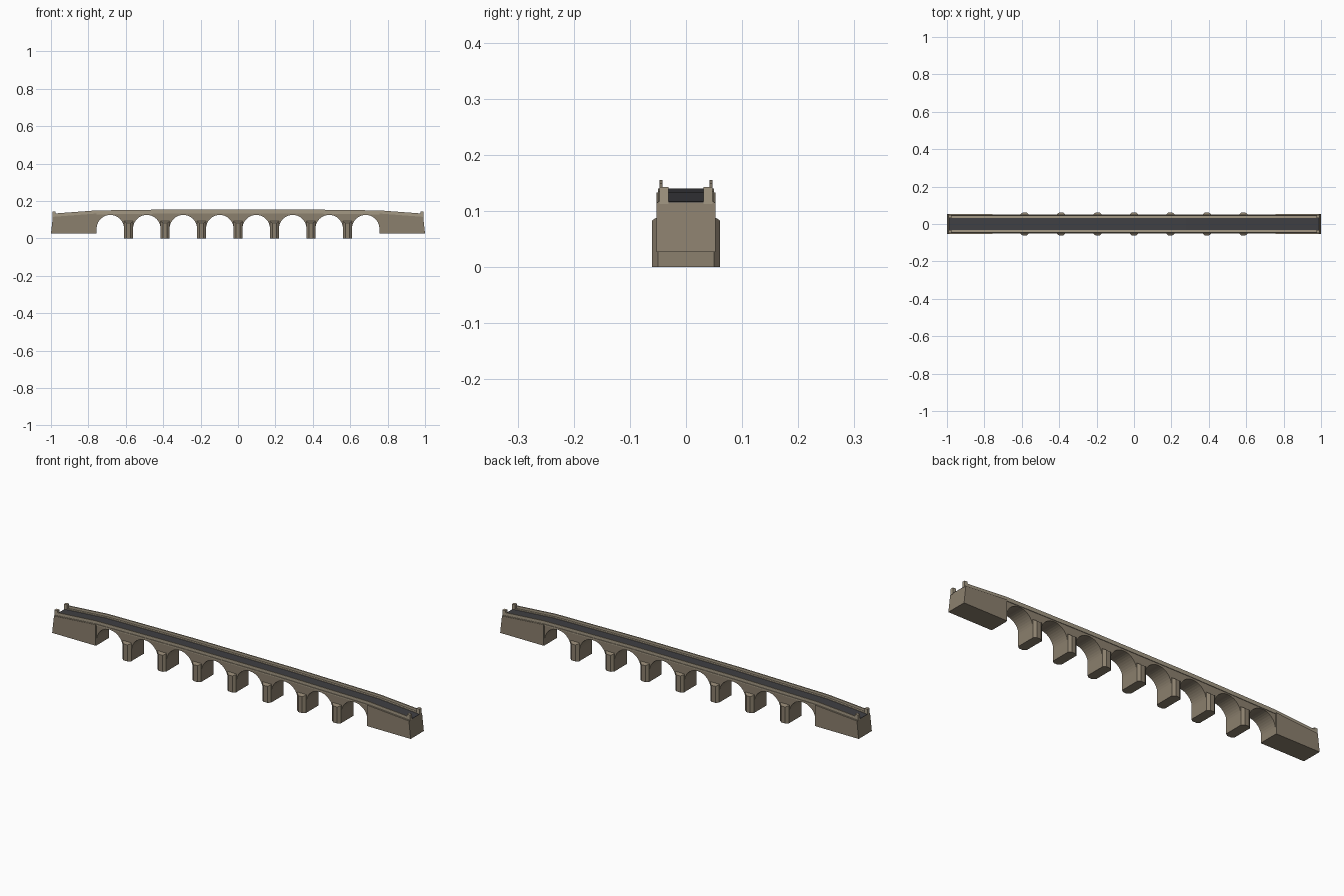
import bpy, bmesh, math

if "Cube" in bpy.data.objects:
    bpy.data.objects.remove(bpy.data.objects["Cube"])


def material(name, rgb):
    m = bpy.data.materials.new(name)
    m.diffuse_color = (*rgb, 1)
    m.use_nodes = True
    m.node_tree.nodes["Principled BSDF"].inputs["Base Color"].default_value = m.diffuse_color
    return m


STONE = material("stone", (0.26, 0.215, 0.155))
TRIM = material("pale stone", (0.37, 0.315, 0.23))
ROAD = material("asphalt", (0.05, 0.05, 0.056))

PITCH, RADIUS, SPRING = 0.195, 0.0735, 0.052
# Half of the road's long profile: (x, z)
PROFILE = [(0, 0.14), (0.28, 0.14), (0.76, 0.134), (0.99, 0.117)]


def road_z(x):
    x = abs(x)
    for (x0, z0), (x1, z1) in zip(PROFILE, PROFILE[1:]):
        if x <= x1:
            return z0 + (z1 - z0) * (x - x0) / (x1 - x0)
    return PROFILE[-1][1]


def finish(name, bm, mat):
    bmesh.ops.recalc_face_normals(bm, faces=bm.faces)
    me = bpy.data.meshes.new(name)
    bm.to_mesh(me)
    bm.free()
    me.materials.append(mat)
    ob = bpy.data.objects.new(name, me)
    bpy.context.collection.objects.link(ob)
    return ob


def strip(name, cols, y0, y1, mat):
    """Long solid made of columns (x, bottom, top) between two y planes."""
    bm = bmesh.new()
    rows = [[bm.verts.new(p) for p in ((x, y0, b), (x, y1, b), (x, y1, t), (x, y0, t))]
            for x, b, t in cols]
    for a, c in zip(rows, rows[1:]):
        step = abs(a[0].co.x - c[0].co.x) < 1e-6   # vertical jump: underside only
        for i in ([0] if step else range(4)):
            j = (i + 1) % 4
            bm.faces.new((a[i], a[j], c[j], c[i]))
    bm.faces.new(rows[0])
    bm.faces.new(rows[-1])
    bmesh.ops.remove_doubles(bm, verts=bm.verts, dist=1e-6)
    return finish(name, bm, mat)


def loft(name, lower, upper, mat):
    """Closed solid between two matching polygons."""
    bm = bmesh.new()
    a = [bm.verts.new(p) for p in lower]
    b = [bm.verts.new(p) for p in upper]
    bm.faces.new(a)
    bm.faces.new(b)
    for i in range(len(a)):
        j = (i + 1) % len(a)
        bm.faces.new((a[i], a[j], b[j], b[i]))
    return finish(name, bm, mat)


# Arched wall with its pier cores
cols = [(-0.77, 0.027, road_z(0.77) - 0.002)]
for k in range(8):
    c = (k - 3.5) * PITCH
    edge = lambda x, z: cols.append((x, z, road_z(x) - 0.002))
    edge(c - RADIUS, 0.027 if k == 0 else 0)
    for i in range(21):
        t = math.pi * (1 - i / 20)
        edge(c + RADIUS * math.cos(t), SPRING + RADIUS * math.sin(t))
    edge(c + RADIUS, 0.027 if k == 7 else 0)
cols.append((0.77, 0.027, road_z(0.77) - 0.002))
strip("arched_wall", cols, -0.047, 0.047, STONE)

# Pointed cutwaters with sloping tops on both faces of each pier
for k in range(-3, 4):
    for s in (-1, 1):
        x = k * PITCH
        plan = [(-0.0245, 0.045), (-0.0245, 0.05), (-0.011, 0.061),
                (0.011, 0.061), (0.0245, 0.05), (0.0245, 0.045)]
        tops = [0.093, 0.09, 0.083, 0.083, 0.09, 0.093]
        loft("cutwater", [(x + u, s * v, 0) for u, v in plan],
             [(x + u, s * v, z) for (u, v), z in zip(plan, tops)], STONE)

# Solid end abutments with slightly leaning end faces
for s in (-1, 1):
    side = [(0.757, 0.027), (1.0, 0.027), (0.99, 0.115), (0.757, 0.133)]
    loft("abutment", [(s * x, -0.0525, z) for x, z in side],
         [(s * x, 0.0525, z) for x, z in side], STONE)

# Road, pavements, cornices and parapets all follow the road profile
XS = sorted({s * x for x, _ in PROFILE for s in (-1, 1)})


def along(name, y0, y1, low, high, mat):
    strip(name, [(x, road_z(x) + low, road_z(x) + high) for x in XS], y0, y1, mat)


along("road", -0.031, 0.031, -0.004, 0, ROAD)
for s in (-1, 1):
    along("pavement", s * 0.031, s * 0.0415, -0.004, 0.003, TRIM)
    along("parapet", s * 0.0415, s * 0.047, -0.004, 0.0155, TRIM)
    along("cornice", s * 0.045, s * 0.05, -0.006, 0.0005, TRIM)

# Square end posts
for sx in (-1, 1):
    for sy in (-1, 1):
        base = [(sx * x, sy * y) for x, y in
                ((0.975, 0.031), (0.992, 0.031), (0.992, 0.047), (0.975, 0.047))]
        loft("end_post", [(x, y, 0.113) for x, y in base],
             [(x, y, 0.143) for x, y in base], TRIM)
